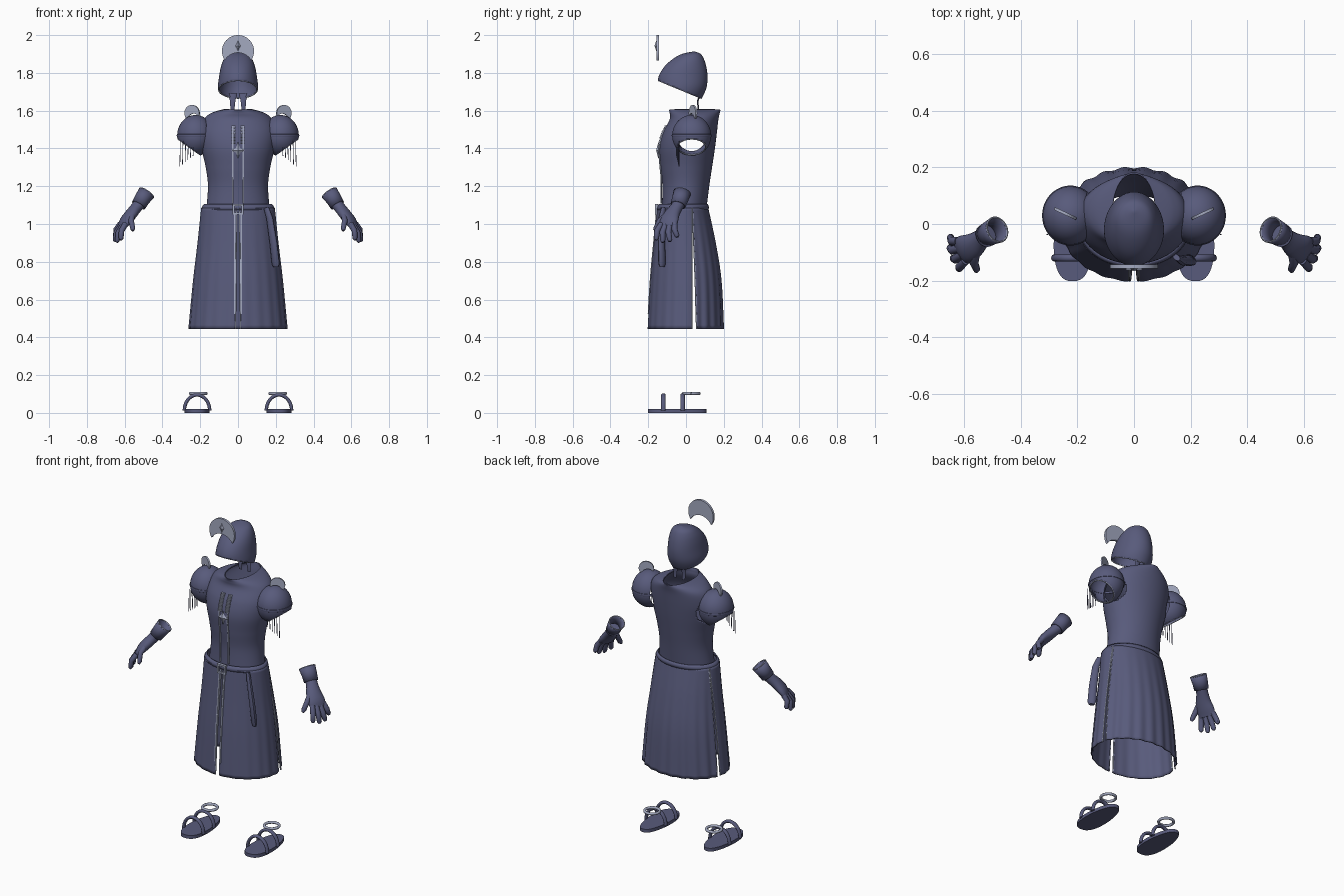
import bpy, bmesh
from math import sin, cos, pi, asin, acos, radians
from mathutils import Vector, Matrix

if "Cube" in bpy.data.objects:
    bpy.data.objects.remove(bpy.data.objects["Cube"])


def material(name, rgb):
    m = bpy.data.materials.new(name)
    m.use_nodes = True
    m.diffuse_color = (*rgb, 1)
    m.node_tree.nodes["Principled BSDF"].inputs["Base Color"].default_value = (*rgb, 1)
    return m


CLOTH = material("slate blue cloth", (0.098, 0.104, 0.2))
METAL = material("pale steel", (0.37, 0.4, 0.53))
parts = []


def finish(name, bm, mat=CLOTH, thick=0, mirror=False):
    bmesh.ops.remove_doubles(bm, verts=bm.verts, dist=1e-5)
    bmesh.ops.recalc_face_normals(bm, faces=bm.faces)
    me = bpy.data.meshes.new(name)
    bm.to_mesh(me)
    bm.free()
    me.materials.append(mat)
    ob = bpy.data.objects.new(name, me)
    bpy.context.collection.objects.link(ob)
    if thick:
        mod = ob.modifiers.new("thickness", 'SOLIDIFY')
        mod.thickness = thick
        mod.offset = 0
    if mirror:
        ob.modifiers.new("mirror", 'MIRROR')
    parts.append(ob)
    return ob


def bridge(bm, rings, closed):
    for a, b in zip(rings, rings[1:]):
        n = len(a)
        for i in range(n if closed else n - 1):
            j = (i + 1) % n
            bm.faces.new((a[i], a[j], b[j], b[i]))


def smooth_rows(rows, count):
    # Catmull-Rom interpolation of profile rows
    out = []
    for k in range(count + 1):
        s = k / count * (len(rows) - 1)
        i = min(int(s), len(rows) - 2)
        u = s - i
        near = [rows[max(0, min(len(rows) - 1, i + d))] for d in (-1, 0, 1, 2)]
        out.append([b + 0.5 * u * (c - a + u * (2 * a - 5 * b + 4 * c - d + u * (3 * (b - c) + d - a)))
                    for a, b, c, d in zip(*near)])
    return out


def loft(bm, rows, segs, arc=None, folds=0):
    # rows hold: height, half width, front y, back y
    rings = []
    for k, (z, rx, yf, yb) in enumerate(rows):
        t = k / (len(rows) - 1)
        cy, ry = (yf + yb) / 2, (yb - yf) / 2
        a0, a1 = arc(t, rx, cy, ry) if arc else (0, 2 * pi)
        ring = []
        for i in range(segs + 1 if arc else segs):
            a = a0 + (a1 - a0) * i / segs
            f = 1 + folds * t * cos(22 * a)
            ring.append(bm.verts.new((rx * f * cos(a), cy + ry * f * sin(a), z)))
        rings.append(ring)
    bridge(bm, rings, not arc)


def tube(bm, path, side=(0, 1, 0), n=12, caps=True):
    # path holds: point, radius along side, radius across
    pts = [Vector(p[0]) for p in path]
    rings = []
    for i, (p, rx, ry) in enumerate(path):
        t = (pts[min(i + 1, len(pts) - 1)] - pts[max(i - 1, 0)]).normalized()
        x = Vector(side)
        x = (x - t * x.dot(t)).normalized()
        y = t.cross(x)
        rings.append([bm.verts.new(pts[i] + x * rx * cos(a) + y * ry * sin(a))
                      for a in (2 * pi * k / n for k in range(n))])
    bridge(bm, rings, True)
    if caps:
        bm.faces.new(rings[0])
        bm.faces.new(rings[-1])


def piping(name, ob, keep, mirror=False, r=0.004):
    # thin metal cord along the open edges that pass the rule
    src = bmesh.new()
    src.from_mesh(ob.data)
    bm = bmesh.new()
    for e in src.edges:
        a, b = (v.co for v in e.verts)
        if e.is_boundary and keep(a, b):
            tube(bm, [(a, r, r), (b, r, r)], (b - a).orthogonal(), 6)
    src.free()
    finish(name, bm, METAL, mirror=mirror)


def cut(bm, co, no):
    bmesh.ops.bisect_plane(bm, geom=bm.verts[:] + bm.edges[:] + bm.faces[:],
                           plane_co=co, plane_no=no, clear_inner=True)


def box(bm, centre, size):
    bmesh.ops.create_cube(bm, size=1, matrix=Matrix.Translation(centre) @ Matrix.Diagonal((*size, 1)))


def raise_faces(bm, vec):
    ext = bmesh.ops.extrude_face_region(bm, geom=bm.faces[:])
    bmesh.ops.translate(bm, vec=vec, verts=[v for v in ext["geom"] if isinstance(v, bmesh.types.BMVert)])


def crescent(bm, R, r, d, depth, matrix, n=32):
    tip = (r * r - R * R - d * d) / (2 * d)
    ends = asin(tip / R), asin((tip + d) / r)
    rings = []
    for k in range(n + 1):
        a, b = (e + (pi - 2 * e) * k / n for e in ends)
        rings.append([bm.verts.new((R * cos(a), -depth / 2, R * sin(a))),
                      bm.verts.new((r * cos(b), -depth / 2, r * sin(b) - d))])
    bridge(bm, rings, False)
    raise_faces(bm, (0, depth, 0))
    bm.transform(matrix)


def star(bm, centre, points, w, h, inner, depth=0.012):
    # faceted star with a raised middle
    c = Vector(centre)
    ring = []
    for k in range(points * 2):
        f = inner if k % 2 else 1
        a = pi * k / points
        ring.append(bm.verts.new(c + Vector((w * f * cos(a), 0, h * f * sin(a)))))
    for tip in (c + Vector((0, -depth, 0)), c + Vector((0, depth / 2, 0))):
        v = bm.verts.new(tip)
        for i in range(len(ring)):
            bm.faces.new((ring[i], ring[(i + 1) % len(ring)], v))


# Crest crescent and its gem
bm = bmesh.new()
crescent(bm, 0.085, 0.08, 0.088, 0.014, Matrix.Translation((0, -0.15, 1.915)))
finish("crest_crescent", bm, METAL)
bm = bmesh.new()
star(bm, (0, -0.155, 1.943), 4, 0.018, 0.034, 0.6)
finish("crest_gem", bm, METAL)

# Helmet, open below along a sloping edge
bm = bmesh.new()
loft(bm, smooth_rows([(1.91, 0, 0.045, 0.045), (1.897, 0.048, -0.018, 0.075), (1.87, 0.072, -0.068, 0.092),
                      (1.83, 0.087, -0.112, 0.104), (1.78, 0.096, -0.141, 0.11), (1.73, 0.102, -0.147, 0.106),
                      (1.69, 0.098, -0.147, 0.092), (1.65, 0.08, -0.14, 0.07)], 36), 48)
cut(bm, (0, -0.145, 1.76), (0, 0.085, 0.205))
helmet = finish("helmet", bm, thick=0.008)
piping("helmet_rim", helmet, lambda a, b: True)

# Neck tails under the helmet
bm = bmesh.new()
tube(bm, [((0.03, 0.075, 1.69), 0.024, 0.004), ((0.028, 0.062, 1.65), 0.014, 0.004),
          ((0.03, 0.066, 1.6), 0.01, 0.004)], (1, 0, 0))
finish("neck_tails", bm, mirror=True)

# Sleeveless tunic with armholes
TUNIC = smooth_rows([(1.08, 0.165, -0.125, 0.105), (1.2, 0.156, -0.122, 0.12), (1.3, 0.168, -0.132, 0.135),
                     (1.4, 0.19, -0.138, 0.15), (1.48, 0.198, -0.12, 0.16), (1.55, 0.18, -0.085, 0.168),
                     (1.585, 0.14, -0.083, 0.175), (1.605, 0.075, -0.088, 0.18)], 70)
bm = bmesh.new()
loft(bm, TUNIC, 128)
holes = [f for f in bm.faces for c in [f.calc_center_median()]
         if ((c.y - 0.033) / 0.075) ** 2 + ((c.z - 1.45) / 0.083) ** 2 < 1 and abs(c.x) > 0.1]
bmesh.ops.delete(bm, geom=holes, context='FACES')
finish("tunic", bm, thick=0.006)

# Skirt: two front panels and one back panel, with open slits
SKIRT = smooth_rows([(1.085, 0.192, -0.15, 0.115), (0.9, 0.211, -0.167, 0.155),
                     (0.7, 0.234, -0.185, 0.185), (0.445, 0.258, -0.2, 0.197)], 24)


def front_arc(t, rx, cy, ry):
    return -acos((0.008 + 0.006 * t) / rx), asin((0.03 - cy) / ry)


def back_arc(t, rx, cy, ry):
    a = asin((0.034 + 0.022 * t - cy) / ry)
    return a, pi - a


def upright(a, b):
    return abs(a.z - b.z) > 0.01


bm = bmesh.new()
loft(bm, SKIRT, 48, front_arc, 0.008)
front = finish("skirt_front_panels", bm, thick=0.006, mirror=True)
piping("front_slit_piping", front, upright, True)
bm = bmesh.new()
loft(bm, SKIRT, 96, back_arc, 0.016)
back = finish("skirt_back_panel", bm, thick=0.006)
piping("back_slit_piping", back, upright)

# Belt with square buckle and hanging end
bm = bmesh.new()
loft(bm, [(1.075, 0.192, -0.152, 0.117), (1.09, 0.188, -0.15, 0.118), (1.104, 0.178, -0.142, 0.113)], 64)
finish("belt", bm, thick=0.006)
bm = bmesh.new()
for s in (-1, 1):
    box(bm, (s * 0.023, -0.156, 1.078), (0.01, 0.014, 0.056))
    box(bm, (0, -0.156, 1.078 + s * 0.023), (0.056, 0.014, 0.01))
finish("buckle", bm, METAL)
bm = bmesh.new()
tube(bm, [((0.15, -0.118, 1.085), 0.016, 0.01), ((0.168, -0.13, 1.03), 0.02, 0.014),
          ((0.188, -0.13, 0.9), 0.023, 0.016), ((0.2, -0.127, 0.79), 0.024, 0.016),
          ((0.201, -0.127, 0.772), 0.016, 0.01)], (0.75, -0.65, 0))
finish("belt_end", bm)

# Front trim: hangs from the chest, then follows the skirt opening
bm = bmesh.new()
tube(bm, [((0.028, min(yf - 0.004, -0.132) if z < 1.4 else yf - 0.004, z), 0.005, 0.004)
          for z, rx, yf, yb in TUNIC if 1.1 < z < 1.52], (1, 0, 0), 8)
finish("tunic_trim", bm, METAL, mirror=True)
bm = bmesh.new()
tube(bm, [((0.017, yf - 0.003, z), 0.005, 0.004) for z, rx, yf, yb in SKIRT if 0.52 < z < 1.06], (1, 0, 0), 8)
finish("skirt_trim", bm, METAL, mirror=True)
bm = bmesh.new()
for z, rx, yf, yb in TUNIC:
    if 1.42 < z < 1.52:
        box(bm, (0.024, yf - 0.006, z), (0.022, 0.012, 0.005))
finish("clasps", bm, METAL, mirror=True)
bm = bmesh.new()
star(bm, (0, -0.146, 1.39), 4, 0.036, 0.045, 0.4)
finish("medallion", bm, METAL)

# Shoulder guards cut open below and toward the arm
bm = bmesh.new()
bmesh.ops.create_uvsphere(bm, u_segments=48, v_segments=32, radius=1,
                          matrix=Matrix.Translation((0.225, 0.03, 1.468)) @ Matrix.Diagonal((0.094, 0.1, 0.106, 1)))
cut(bm, (0.31, 0, 1.445), (-0.085, 0, 0.12))
cut(bm, (0.168, 0, 1.5), (1, 0, 0))
guards = finish("shoulder_guards", bm, thick=0.006, mirror=True)
piping("shoulder_rims", guards, lambda a, b: max(a.x, b.x) > 0.175, True)
bm = bmesh.new()
loop = [2 * pi * k / 48 for k in range(49)]
tube(bm, [((0.225 + 0.094 * cos(a), 0.03 + 0.1 * sin(a), 1.468), 0.009, 0.006) for a in loop], (0, 0, 1), 8, False)
finish("shoulder_bands", bm, mirror=True)
bm = bmesh.new()
crescent(bm, 0.043, 0.038, 0.042, 0.01, Matrix.Translation((0.243, 0.037, 1.587))
         @ Matrix.Rotation(radians(25), 4, 'Z') @ Matrix.Rotation(radians(15), 4, 'Y'), 20)
finish("shoulder_crescents", bm, METAL, mirror=True)

# Fringe threads
bm = bmesh.new()
for k in range(6):
    x, y = 0.235 + 0.014 * k, -0.052 + 0.003 * k
    tube(bm, [((x, y, 1.44), 0.002, 0.002), ((x + 0.003, y, 1.36 - 0.011 * k), 0.002, 0.002)], n=6)
finish("shoulder_fringe", bm, mirror=True)

# Gloves: cuff, palm, fingers and thumb
SPREAD = (0.45, 0.89, 0)
bm = bmesh.new()
tube(bm, [((0.484, -0.02, 1.165), 0.045, 0.043), ((0.505, -0.03, 1.135), 0.041, 0.039),
          ((0.526, -0.042, 1.1), 0.038, 0.036)], SPREAD, 24, False)
cuffs = finish("glove_cuffs", bm, thick=0.006, mirror=True)
piping("cuff_rims", cuffs, lambda a, b: max(a.x, b.x) < 0.525 and min(a.z, b.z) > 1.125, True, 0.0035)
bm = bmesh.new()
PALM = smooth_rows([(0.515, -0.035, 1.115, 0.034, 0.032), (0.54, -0.052, 1.085, 0.034, 0.03),
                    (0.568, -0.076, 1.05, 0.045, 0.029), (0.596, -0.09, 1.015, 0.052, 0.025),
                    (0.614, -0.097, 0.985, 0.048, 0.015)], 12)
tube(bm, [(r[:3], r[3], r[4]) for r in PALM], SPREAD, 20)
for base, tip in (((0.622, -0.06, 1.0), (0.652, -0.046, 0.93)), ((0.615, -0.085, 0.995), (0.655, -0.086, 0.907)),
                  ((0.607, -0.108, 0.995), (0.643, -0.125, 0.903)), ((0.596, -0.13, 1.0), (0.622, -0.16, 0.915)),
                  ((0.558, -0.095, 1.055), (0.557, -0.168, 0.965))):
    b, e = Vector(base), Vector(tip)
    bend = Vector((0.008, -0.008, 0.006))
    tube(bm, [(b, 0.015, 0.016), (b.lerp(e, 0.5) + bend, 0.016, 0.015), (b.lerp(e, 0.88), 0.014, 0.013),
              (e, 0.007, 0.007)], SPREAD, 10)
finish("glove_hands", bm, mirror=True)

# Sandals: sole, two arched straps and an ankle ring
bm = bmesh.new()
outline = [(0.155 * sin(a), abs(cos(a)) ** 0.75 * (1 if cos(a) > 0 else -1)) for a in loop[:-1]]
bm.faces.new([bm.verts.new((0.217 + 0.066 * c * (1 - s), -0.047 + s, 0)) for s, c in outline])
raise_faces(bm, (0, 0, 0.02))
finish("sandal_soles", bm, mirror=True)
bm = bmesh.new()
for y in (-0.12, -0.018):
    tube(bm, [((0.217 + 0.067 * cos(a), y, 0.012 + 0.083 * sin(a)), 0.012, 0.009) for a in loop[:25]])
finish("sandal_straps", bm, mirror=True)
bm = bmesh.new()
tube(bm, [((0.21 + 0.042 * cos(a), 0.028 + 0.042 * sin(a), 0.103), 0.008, 0.008) for a in loop], (0, 0, 1), 10, False)
finish("ankle_rings", bm, METAL, mirror=True)

# Smooth shading with sharp creases kept
bpy.ops.object.select_all(action='DESELECT')
for ob in parts:
    ob.select_set(True)
bpy.context.view_layer.objects.active = parts[0]
bpy.ops.object.shade_smooth_by_angle(angle=radians(40))
